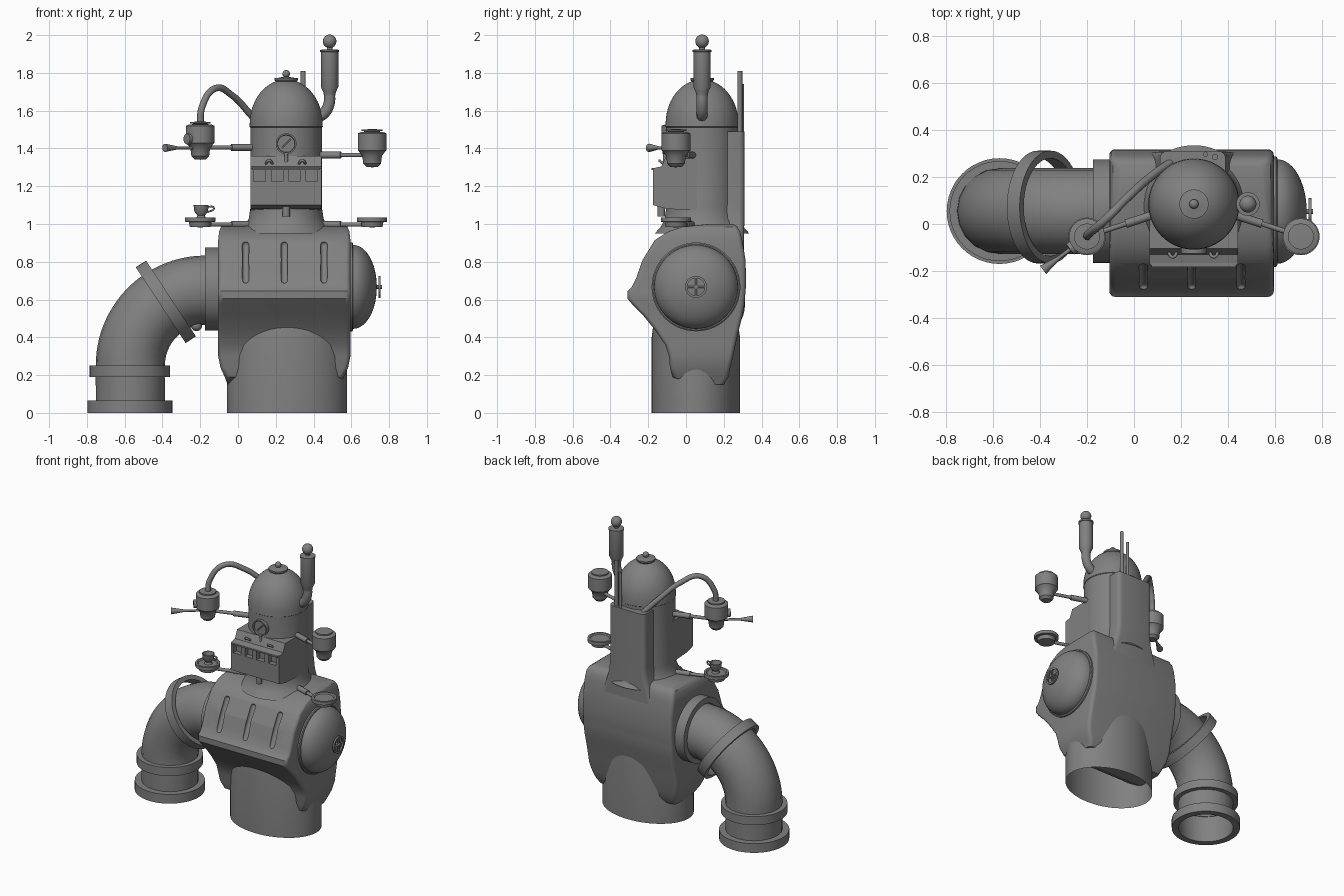
import bpy, bmesh, math
from mathutils import Vector

cube = bpy.data.objects.get("Cube")
if cube:
    bpy.data.objects.remove(cube, do_unlink=True)

grey = bpy.data.materials.new("plain_grey")
grey.use_nodes = True
grey.diffuse_color = (0.22, 0.22, 0.22, 1)
grey.node_tree.nodes["Principled BSDF"].inputs["Base Color"].default_value = (0.22, 0.22, 0.22, 1)


def activate(ob):
    bpy.ops.object.select_all(action='DESELECT')
    ob.select_set(True)
    bpy.context.view_layer.objects.active = ob


def smooth(ob, angle=35):
    activate(ob)
    bpy.ops.object.shade_smooth_by_angle(angle=math.radians(angle))


def finish(name, bm):
    bmesh.ops.remove_doubles(bm, verts=bm.verts, dist=1e-5)
    bmesh.ops.recalc_face_normals(bm, faces=bm.faces)
    me = bpy.data.meshes.new(name)
    bm.to_mesh(me)
    bm.free()
    me.materials.append(grey)
    ob = bpy.data.objects.new(name, me)
    bpy.context.collection.objects.link(ob)
    smooth(ob)
    return ob


def skin(bm, rings, wrap=False):
    for a, b in zip(rings, rings[1:] + rings[:1] if wrap else rings[1:]):
        n = len(a)
        for i in range(n):
            j = (i + 1) % n
            bm.faces.new((a[i], a[j], b[j], b[i]))


def revolve(name, profile, origin, axis=(0, 0, 1), seg=48, squash=1, wrap=False):
    """Turn (radius, height) points round an axis; squash scales the second direction."""
    q = Vector(axis).to_track_quat('Z', 'Y')
    bm = bmesh.new()
    rings = []
    for r, h in profile:
        rings.append([bm.verts.new(Vector(origin) + q @ Vector(
            (r * math.cos(t * math.tau / seg), squash * r * math.sin(t * math.tau / seg), h)))
            for t in range(seg)])
    skin(bm, rings, wrap)
    bmesh.ops.dissolve_degenerate(bm, edges=bm.edges, dist=1e-5)
    return finish(name, bm)


def ball(name, centre, r):
    arc = [(r * math.sin(i * math.pi / 12), -r * math.cos(i * math.pi / 12)) for i in range(13)]
    return revolve(name, arc, centre, seg=24)


def band(name, inner, outer, h, origin, axis=(0, 0, 1)):
    return revolve(name, [(inner, 0), (outer, 0), (outer, h), (inner, h)], origin, axis, wrap=True)


def box(name, lo, hi):
    bm = bmesh.new()
    bmesh.ops.create_cube(bm, size=1)
    for v in bm.verts:
        v.co = [lo[k] + (v.co[k] + 0.5) * (hi[k] - lo[k]) for k in range(3)]
    return finish(name, bm)


def tube(name, pts, r, caps=True):
    cu = bpy.data.curves.new(name, 'CURVE')
    cu.dimensions = '3D'
    cu.bevel_depth = r
    cu.bevel_resolution = 8 if r > 0.1 else 4
    cu.use_fill_caps = caps
    sp = cu.splines.new('BEZIER')
    sp.bezier_points.add(len(pts) - 1)
    for bp, p in zip(sp.bezier_points, pts):
        bp.co = p
        bp.handle_left_type = bp.handle_right_type = 'AUTO'
    cu.materials.append(grey)
    ob = bpy.data.objects.new(name, cu)
    bpy.context.collection.objects.link(ob)
    activate(ob)
    bpy.ops.object.convert(target='MESH')
    smooth(bpy.context.object)


def loft(name, cx, levels, corner=0.025):
    """Stack rounded rectangles given as (z, front y, back y, half width)."""
    bm = bmesh.new()
    rings = []
    for z, y0, y1, hw in levels:
        ring = []
        for k, (sx, y, sy) in enumerate(((1, y1, 1), (-1, y1, 1), (-1, y0, -1), (1, y0, -1))):
            for s in range(5):
                a = (k + s / 4) * math.pi / 2
                ring.append(bm.verts.new((cx + sx * (hw - corner) + corner * math.cos(a),
                                          y - sy * corner + corner * math.sin(a), z)))
        rings.append(ring)
    skin(bm, rings)
    bm.faces.new(rings[0])
    bm.faces.new(rings[-1])
    return finish(name, bm)


def cut(ob, cutter):
    mod = ob.modifiers.new("cut", 'BOOLEAN')
    mod.operation = 'DIFFERENCE'
    mod.solver = 'EXACT'
    mod.object = cutter
    activate(ob)
    bpy.ops.object.modifier_apply(modifier=mod.name)
    bpy.data.objects.remove(cutter, do_unlink=True)


# Main body with three front slots, on an oval open base
body = loft("body", 0.245, [
    (0.15, 0.0, 0.2, 0.30), (0.19, -0.07, 0.225, 0.315), (0.24, -0.085, 0.235, 0.338),
    (0.30, -0.09, 0.25, 0.35), (0.36, -0.11, 0.262, 0.35), (0.44, -0.165, 0.28, 0.35),
    (0.52, -0.23, 0.30, 0.35), (0.575, -0.285, 0.31, 0.35), (0.605, -0.31, 0.312, 0.35),
    (0.645, -0.31, 0.315, 0.35), (0.665, -0.288, 0.317, 0.35), (0.71, -0.265, 0.318, 0.35),
    (0.81, -0.23, 0.315, 0.35), (0.915, -0.165, 0.298, 0.35), (0.96, -0.095, 0.287, 0.345),
    (0.985, -0.02, 0.272, 0.335), (1.0, 0.12, 0.25, 0.31)])
for x in (0.04, 0.245, 0.455):
    slope = Vector((0, 0.092, 0.185))
    n = slope.length
    arc = [(0.018 * math.cos(a * math.pi / 12), 0.018 * math.sin(a * math.pi / 12)) for a in range(7)]
    capsule = [(r, -h) for r, h in reversed(arc)] + [(r, n + h) for r, h in arc]
    cut(body, revolve("slot_cutter", capsule, (x, -0.272, 0.705), slope, 24))
smooth(body)
revolve("base", [(0.318, 0), (0.318, 0.40), (0.30, 0.5)], (0.26, 0.052, 0), squash=0.735, seg=64)

# Torso, domed top and finial
TX, TY = 0.255, 0.085
revolve("torso", [(0.25, 0.95), (0.215, 0.99), (0.198, 1.03), (0.19, 1.08), (0.19, 1.53)], (TX, TY, 0), seg=64)
dome = [(0.193 * math.cos(i * math.pi / 24), 1.53 + 0.235 * math.sin(i * math.pi / 24)) for i in range(13)]
revolve("dome", [(0.188, 1.51), (0.194, 1.515)] + dome, (TX, TY, 0), seg=64)
revolve("dome_cap", [(0.045, 1.74), (0.062, 1.762), (0.062, 1.772), (0.035, 1.775),
                     (0.012, 1.78), (0.012, 1.79), (0, 1.79)], (TX, TY, 0))
ball("finial", (TX, TY, 1.795), 0.02)

# Rear column with two rods
loft("rear_column", 0.25, [(0.82, 0.0, 0.305, 0.21), (0.92, 0.0, 0.307, 0.18),
                           (1.02, 0.05, 0.309, 0.15), (1.1, 0.08, 0.31, 0.14), (1.49, 0.08, 0.31, 0.14)], 0.03)
tube("rod_tall", [(0.345, 0.285, 1.3), (0.345, 0.285, 1.81)], 0.013)
tube("rod_short", [(0.305, 0.297, 1.3), (0.305, 0.297, 1.74)], 0.011)

# Front console with a row of windows
bm = bmesh.new()
side = [(0.1, 1.07), (-0.10, 1.08), (-0.175, 1.10), (-0.175, 1.295), (-0.13, 1.305), (-0.105, 1.36), (0.1, 1.36)]
skin(bm, [[bm.verts.new((x, y, z)) for y, z in side] for x in (0.067, 0.443)])
for x in (0.067, 0.443):
    bm.faces.new([bm.verts.new((x, y, z)) for y, z in side])
console = finish("console", bm)
for i in range(4):
    x = 0.115 + 0.092 * i
    cut(console, box("window_cutter", (x - 0.03, -0.2, 1.225), (x + 0.03, -0.14, 1.285)))
smooth(console, 25)
box("console_visor", (0.075, -0.183, 1.287), (0.435, -0.12, 1.297))
tube("console_spout", [(TX, -0.13, 1.04), (TX, -0.13, 1.11)], 0.02)
for x in (0.165, 0.34):
    tube("small_hook", [(x - 0.02, -0.115, 1.315), (x, -0.14, 1.335), (x + 0.02, -0.115, 1.315)], 0.007)

# Gauge
revolve("gauge", [(0.055, 0), (0.055, 0.045), (0.047, 0.045), (0.045, 0.035), (0, 0.035)],
        (TX, -0.08, 1.425), (0, -1, 0))
tube("gauge_needle", [(0.235, -0.118, 1.405), (0.28, -0.118, 1.45)], 0.004)
tube("gauge_stem", [(TX, -0.112, 1.31), (TX, -0.112, 1.375)], 0.01)

# Whistle
tube("whistle_pipe", [(0.40, TY, 1.56), (0.45, TY, 1.582), (0.48, TY, 1.63), (0.485, TY, 1.70)], 0.03)
revolve("whistle", [(0.03, 1.68), (0.034, 1.70), (0.046, 1.725), (0.046, 1.91), (0.05, 1.912),
                    (0.05, 1.922), (0.015, 1.925), (0.015, 1.95)], (0.485, TY, 0))
ball("whistle_ball", (0.485, TY, 1.967), 0.036)

# Arms with sleeves, carrying canisters above and trays below
for side, sx, ex in (("left", 0.41, 0.71), ("right", 0.10, -0.20)):
    for level, z in (("upper", 1.365 if ex > 0 else 1.405), ("lower", 0.997)):
        a, b = Vector((sx, 0.045, z)), Vector((ex, -0.053, z))
        tube(f"{level}_arm_{side}", [a, b], 0.011)
        tube(f"{level}_sleeve_{side}", [a, a.lerp(b, 0.45)], 0.018)
    revolve("tray_" + side, [(0, 0.982), (0.055, 0.985), (0.06, 1.01), (0.08, 1.012), (0.08, 1.035),
                             (0.066, 1.035), (0.06, 1.028), (0, 1.028)], (ex, -0.053, 0))
    z = 1.30 if ex > 0 else 1.34
    revolve("canister_" + side, [(0, z), (0.03, z + 0.002), (0.047, z + 0.02), (0.052, z + 0.06), (0.07, z + 0.085),
                                 (0.076, z + 0.09), (0.076, z + 0.18), (0.06, z + 0.186), (0.03, z + 0.19),
                                 (0.055, z + 0.192), (0.055, z + 0.2), (0, z + 0.203)], (ex, -0.053, 0))

# Teacup on the right tray
revolve("teacup", [(0, 1.03), (0.026, 1.03), (0.02, 1.045), (0.036, 1.065), (0.04, 1.10),
                   (0.036, 1.10), (0.03, 1.07), (0, 1.06)], (-0.195, -0.053, 0), seg=32)
tube("teacup_handle", [(-0.158, -0.053, 1.092), (-0.128, -0.053, 1.085), (-0.162, -0.053, 1.062)], 0.005)

# Horn, small dial and curved hose of the right canister
way = Vector((-0.18, -0.137, 0))
revolve("horn", [(0.008, 0), (0.008, 0.15), (0.022, 0.235), (0, 0.235)], (-0.2, -0.053, 1.403), way, 24)
revolve("small_dial", [(0.028, 0), (0.028, 0.09), (0.022, 0.092), (0, 0.09)], (-0.2, -0.053, 1.45), way, 24)
tube("hose", [(-0.2, -0.053, 1.5), (-0.19, -0.04, 1.62), (-0.12, 0.02, 1.718), (-0.03, 0.11, 1.68),
              (0.07, 0.2, 1.575), (0.17, 0.27, 1.46)], 0.018)

# Left side hatch with hand wheel
PY = 0.055
hatch = [(0.222 * math.cos(i * math.pi / 24), 0.03 + 0.125 * math.sin(i * math.pi / 24)) for i in range(13)]
revolve("side_hatch", [(0.235, -0.04), (0.235, 0.025), (0.228, 0.03)] + hatch, (0.58, 0.053, 0.667), (1, 0, 0), 64)
band("wheel_rim", 0.046, 0.058, 0.012, (0.743, 0.053, 0.667), (1, 0, 0))
tube("wheel_axle", [(0.72, 0.053, 0.667), (0.762, 0.053, 0.667)], 0.011)
for dy, dz in ((0.05, 0), (0, 0.05)):
    tube("wheel_spoke", [(0.749, 0.053 - dy, 0.667 - dz), (0.749, 0.053 + dy, 0.667 + dz)], 0.006)

# Right side elbow pipe with collars and a loose ring
revolve("pipe_mount", [(0.18, 0), (0.22, 0), (0.22, 0.09), (0, 0.09)], (-0.175, PY, 0.655), (1, 0, 0), 64)
arc = [(-0.17 - 0.4 * math.cos(a), PY, 0.25 + 0.4 * math.sin(a)) for a in [i * math.pi / 16 for i in range(9)]]
tube("elbow_pipe", [(-0.57, PY, 0.01), (-0.57, PY, 0.13)] + arc + [(-0.1, PY, 0.65)], 0.183, False)
band("pipe_foot", 0.18, 0.225, 0.065, (-0.572, PY, 0))
band("pipe_collar", 0.175, 0.213, 0.06, (-0.572, PY, 0.19))
tilt = Vector((0.835, 0, 0.55))
band("loose_ring", 0.208, 0.24, 0.065, Vector((-0.382, 0.072, 0.588)) - tilt * 0.0325, tilt)
ball("pipe_knob", (-0.22, 0.03, 0.463), 0.03)
